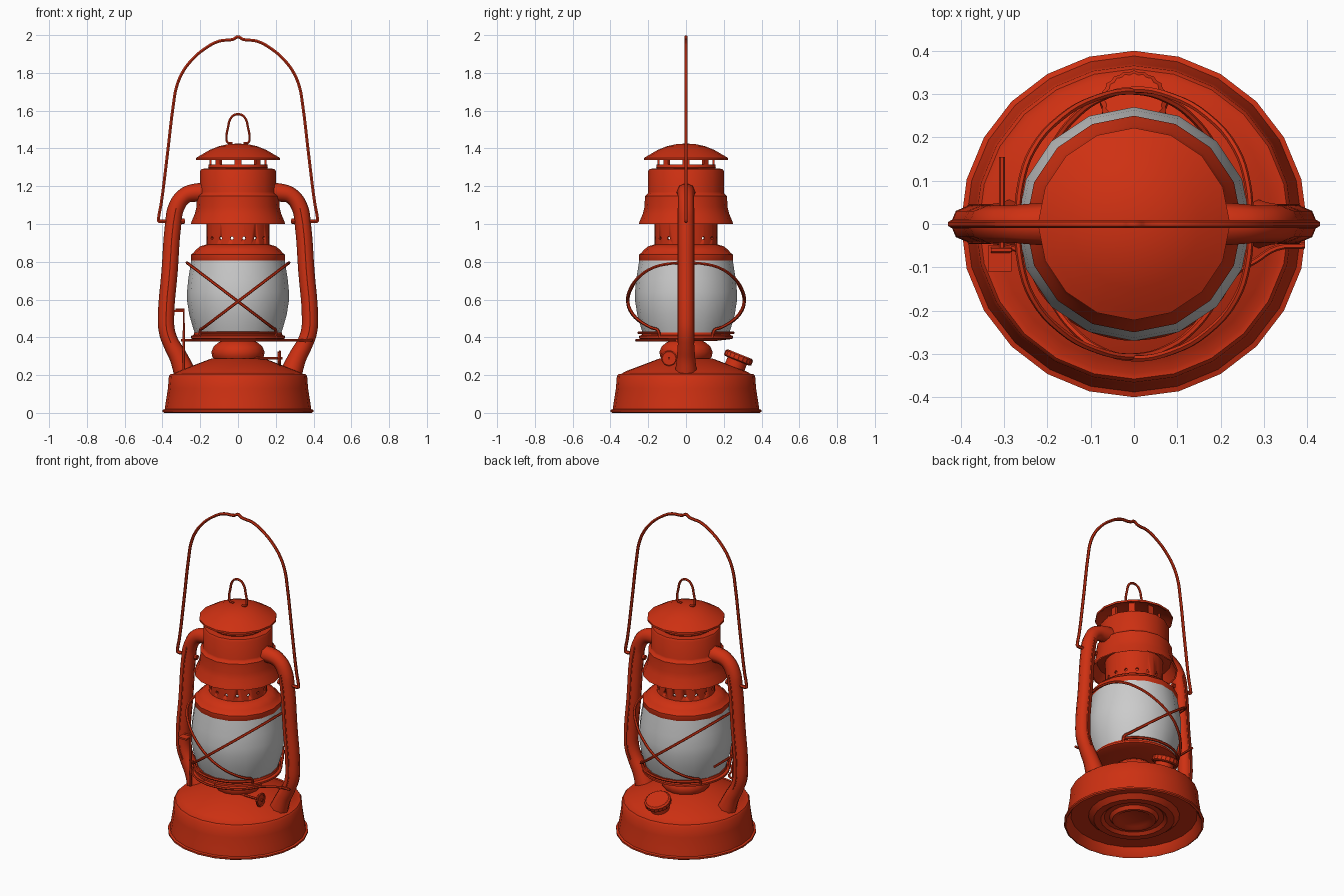
import bpy, bmesh, math
from math import sin, cos, pi, radians
from mathutils import Matrix, Vector

if "Cube" in bpy.data.objects:
    bpy.data.objects.remove(bpy.data.objects["Cube"])

red = bpy.data.materials.new("red_paint")
red.diffuse_color = (0.62, 0.03, 0.006, 1)
red.use_nodes = True
red.node_tree.nodes["Principled BSDF"].inputs["Base Color"].default_value = red.diffuse_color


def finish(name, me, mat=red, angle=35):
    if mat:
        me.materials.clear()
        me.materials.append(mat)
    for p in me.polygons:
        p.use_smooth = True
    me.set_sharp_from_angle(angle=radians(angle))
    ob = bpy.data.objects.new(name, me)
    bpy.context.collection.objects.link(ob)
    return ob


def lathe(name, prof, n=16, mat=red, ring=False, mtx=None, scallop=0.0):
    """Revolve (r, z) points; ring=True closes the profile into a hollow shell."""
    bm = bmesh.new()
    rows = []
    for r, z in prof:
        if r < 1e-6:
            rows.append([bm.verts.new((0, 0, z))] * n)
        else:
            rows.append([bm.verts.new(((r - scallop * (i % 2)) * sin(2 * pi * i / n),
                                       (r - scallop * (i % 2)) * cos(2 * pi * i / n), z))
                         for i in range(n)])
    pairs = list(zip(rows, rows[1:]))
    if ring:
        pairs.append((rows[-1], rows[0]))
    for a, b in pairs:
        for i in range(n):
            j = (i + 1) % n
            vs = list(dict.fromkeys((a[i], a[j], b[j], b[i])))
            if len(vs) > 2:
                bm.faces.new(vs)
    bmesh.ops.recalc_face_normals(bm, faces=bm.faces)
    if mtx:
        bm.transform(mtx)
    me = bpy.data.meshes.new(name)
    bm.to_mesh(me)
    bm.free()
    return finish(name, me, mat)


def wire(name, pts, r=0.008, smooth=True, radii=None, sides=1, cyclic=False):
    """Round bar swept along a path."""
    cu = bpy.data.curves.new(name, 'CURVE')
    cu.dimensions = '3D'
    cu.bevel_depth, cu.bevel_resolution = r, sides
    cu.resolution_u, cu.use_fill_caps = 4, True
    sp = cu.splines.new('BEZIER')
    sp.bezier_points.add(len(pts) - 1)
    sp.use_cyclic_u = cyclic
    for i, (bp, p) in enumerate(zip(sp.bezier_points, pts)):
        bp.co = p
        bp.handle_left_type = bp.handle_right_type = 'AUTO' if smooth else 'VECTOR'
        bp.radius = radii[i] if radii else 1
    tmp = bpy.data.objects.new(name + "_path", cu)
    bpy.context.collection.objects.link(tmp)
    dg = bpy.context.evaluated_depsgraph_get()
    me = bpy.data.meshes.new_from_object(tmp.evaluated_get(dg))
    bpy.data.objects.remove(tmp)
    return finish(name, me, angle=50)


def box(name, c, size):
    bm = bmesh.new()
    bmesh.ops.create_cube(bm, size=1)
    bm.transform(Matrix.Translation(c) @ Matrix.Diagonal((*size, 1)))
    me = bpy.data.meshes.new(name)
    bm.to_mesh(me)
    bm.free()
    return finish(name, me)


# fuel tank with rolled foot and ridged, recessed underside
lathe("fuel_tank", [(0, .035), (.09, .035), (.105, .025), (.125, .025), (.14, .045), (.17, .045),
                    (.19, .03), (.23, .03), (.26, .055), (.36, .055), (.38, .01), (.39, 0), (.4, .006),
                    (.4, .016), (.388, .02), (.382, .06), (.371, .13), (.366, .195), (.358, .205),
                    (.345, .205), (.32, .22), (.14, .288), (0, .29)], n=24)

# burner bulb and gallery plate under the glass
lathe("burner", [(0, .27), (.12, .275), (.138, .30), (.14, .325), (.13, .35), (.105, .372),
                 (.09, .38), (.09, .395), (0, .395)])
lathe("gallery_plate", [(0, .385), (.15, .38), (.235, .39), (.25, .395), (.25, .407), (.235, .412),
                        (.232, .425), (0, .425)], n=32)

# glass globe
lathe("glass_globe", [(0, .412), (.225, .412), (.238, .45), (.258, .52), (.269, .59), (.27, .64),
                      (.263, .71), (.247, .81), (0, .81)], mat=None)

# collar above the glass, then a perforated neck
lathe("globe_collar", [(.15, .80), (.245, .80), (.25, .81), (.25, .838), (.235, .847), (.225, .862),
                       (.20, .882), (.165, .892), (.15, .892)], ring=True)
neck = lathe("vent_neck", [(.166, .88), (.166, 1.06), (.155, 1.06), (.155, .88)], ring=True, n=32)
bm = bmesh.new()
for k in range(8):
    m = (Matrix.Translation((0, 0, .925)) @ Matrix.Rotation(radians(11.25 + 22.5 * k), 4, 'Z')
         @ Matrix.Translation((0, .16, 0)) @ Matrix.Rotation(pi / 2, 4, 'X'))
    for mm in (m, Matrix.Rotation(pi, 4, 'Z') @ m):
        bmesh.ops.create_cone(bm, cap_ends=True, segments=8, radius1=.009, radius2=.009,
                              depth=.06, matrix=mm)
cut_me = bpy.data.meshes.new("vent_cutter")
bm.to_mesh(cut_me)
bm.free()
cutter = finish("vent_cutter", cut_me)
cutter.hide_render = True
cutter.hide_viewport = True
mod = neck.modifiers.new("vents", 'BOOLEAN')
mod.operation, mod.object = 'DIFFERENCE', cutter

# flared hood and chimney
lathe("hood", [(.25, 1.0), (.243, 1.02), (.228, 1.055), (.22, 1.09), (.217, 1.148), (.203, 1.16),
               (.2, 1.17), (.2, 1.28), (.193, 1.292), (.155, 1.294), (0, 1.294), (0, 1.27),
               (.19, 1.27), (.19, 1.17), (.205, 1.14), (.21, 1.09), (.155, 1.06), (.155, 1.05),
               (.212, 1.06), (.243, 1.0)])
lathe("chimney_disc", [(0, 1.285), (.15, 1.285), (.158, 1.3), (.155, 1.316), (0, 1.316)])
for k in range(8):
    a = k * pi / 4
    p = box(f"cap_post_{k + 1}", (0, 0, 0), (.012, .035, .06))
    p.location = (.145 * cos(a), .145 * sin(a), 1.338)
    p.rotation_euler.z = a
lathe("chimney_cap", [(0, 1.405), (.10, 1.39), (.2, 1.35), (.212, 1.34), (.222, 1.338), (.222, 1.35),
                      (.20, 1.363), (.15, 1.392), (.10, 1.412), (.05, 1.423), (0, 1.426)])

# lifting loop on the cap
half = [(.03, 1.427), (.055, 1.432), (.061, 1.455), (.053, 1.51), (.04, 1.557), (.018, 1.578)]
wire("cap_loop", [(x, 0, z) for x, z in half] + [(-x, 0, z) for x, z in reversed(half)], .007)

# side air tubes, joints and pivots
tube = [(.17, 1.165), (.225, 1.166), (.285, 1.147), (.328, 1.085), (.343, 1.0), (.362, .75),
        (.381, .5), (.376, .43), (.355, .37), (.315, .295), (.275, .195)]
wide = [1.2, 1.12, 1, 1, 1, 1, 1, 1, 1, 1.12, 1.4]
for s, side in ((-1, "left"), (1, "right")):
    wire(f"air_tube_{side}", [(s * x, 0, z) for x, z in tube], .043, radii=wide, sides=2)
    for sy in (-1, 1):
        wire(f"tube_seam_{side}_{'back' if sy > 0 else 'front'}",
             [(s * x, sy * .042, z) for x, z in tube[3:9]], .004)
    wire(f"bail_pivot_{side}", [(s * .28, 0, 1.015), (s * .42, 0, 1.015)], .010, smooth=False)
    lathe(f"pivot_stud_{side}", [(0, -.008), (.015, -.008), (.015, .008), (0, .008)], n=8,
          mtx=Matrix.Translation((s * .29, 0, 1.015)) @ Matrix.Rotation(pi / 2, 4, 'Y'))

# carrying bail
half = [(.40, 1.012), (.42, 1.016), (.42, 1.035), (.408, 1.10), (.376, 1.35), (.341, 1.64),
        (.327, 1.72), (.295, 1.80), (.245, 1.868), (.18, 1.925), (.10, 1.968), (.025, 1.978)]
wire("bail_handle", [(x, 0, z) for x, z in half] + [(0, 0, 1.991)]
     + [(-x, 0, z) for x, z in reversed(half)], .009)

# crossed guard wires front and back, with bottom arcs
guard = [(.27, 0), (.262, .09), (.235, .17), (.17, .245), (.09, .29), (0, .306),
         (-.08, .285), (-.14, .24), (-.185, .18), (-.2, .15)]
for sy, face in ((-1, "front"), (1, "back")):
    for s, d in ((-1, "a"), (1, "b")):
        wire(f"guard_wire_{face}_{d}",
             [(s * x, sy * (y + (.004 if s > 0 else 0)), .59 + .76 * x) for x, y in guard]
             + [(-s * .2, sy * .14, .40)], .008)
    wire(f"guard_foot_{face}", [(.25 * sin(a), sy * .25 * cos(a), .425)
                                for a in [radians(t) for t in range(-54, 55, 18)]], .008)

# locking wire around the gallery, hooked on the right tube
arc = [radians(t) for t in range(-25, -166, -20)]
wire("lock_wire", [(.395, -.05, .385), (.33, -.055, .385), (.28, -.085, .385)]
     + [(.262 * cos(a), .262 * sin(a), .385) for a in arc] + [(-.30, -.05, .385)], .007)

# globe lift lever beside the left tube
wire("lift_lever_rod", [(-.305, .155, .545), (-.305, -.06, .545)], .007, smooth=False)
wire("lift_lever_arm", [(-.33, -.06, .547), (-.287, -.06, .547), (-.287, -.06, .385),
                        (-.287, -.06, .22)], .007, smooth=False)
box("lift_lever_thumb", (-.31, -.08, .54), (.055, .06, .01))

# wick knob on the right
wire("wick_shaft", [(.08, -.09, .29), (.235, -.09, .29)], .007, smooth=False)
lathe("wick_knob", [(0, -.007), (.035, -.007), (.035, .007), (0, .007)], n=24, scallop=.004,
      mtx=Matrix.Translation((.215, -.09, .29)) @ Matrix.Rotation(pi / 2, 4, 'Y'))
wire("wick_knob_loop", [(.222, -.09 + .036 * cos(a), .29 + .036 * sin(a))
                        for a in [k * pi / 4 for k in range(8)]], .006, cyclic=True)

# tilted filler neck and scalloped cap at the back
tilt = Matrix.Translation((0, .275, .285)) @ Matrix.Rotation(radians(-22), 4, 'X')
lathe("filler_neck", [(0, -.09), (.062, -.09), (.055, -.05), (.055, .01), (0, .01)], mtx=tilt)
lathe("filler_cap", [(0, -.01), (.07, -.01), (.078, -.004), (.078, .02), (.068, .028), (0, .028)],
      n=40, mtx=tilt, scallop=.004)
